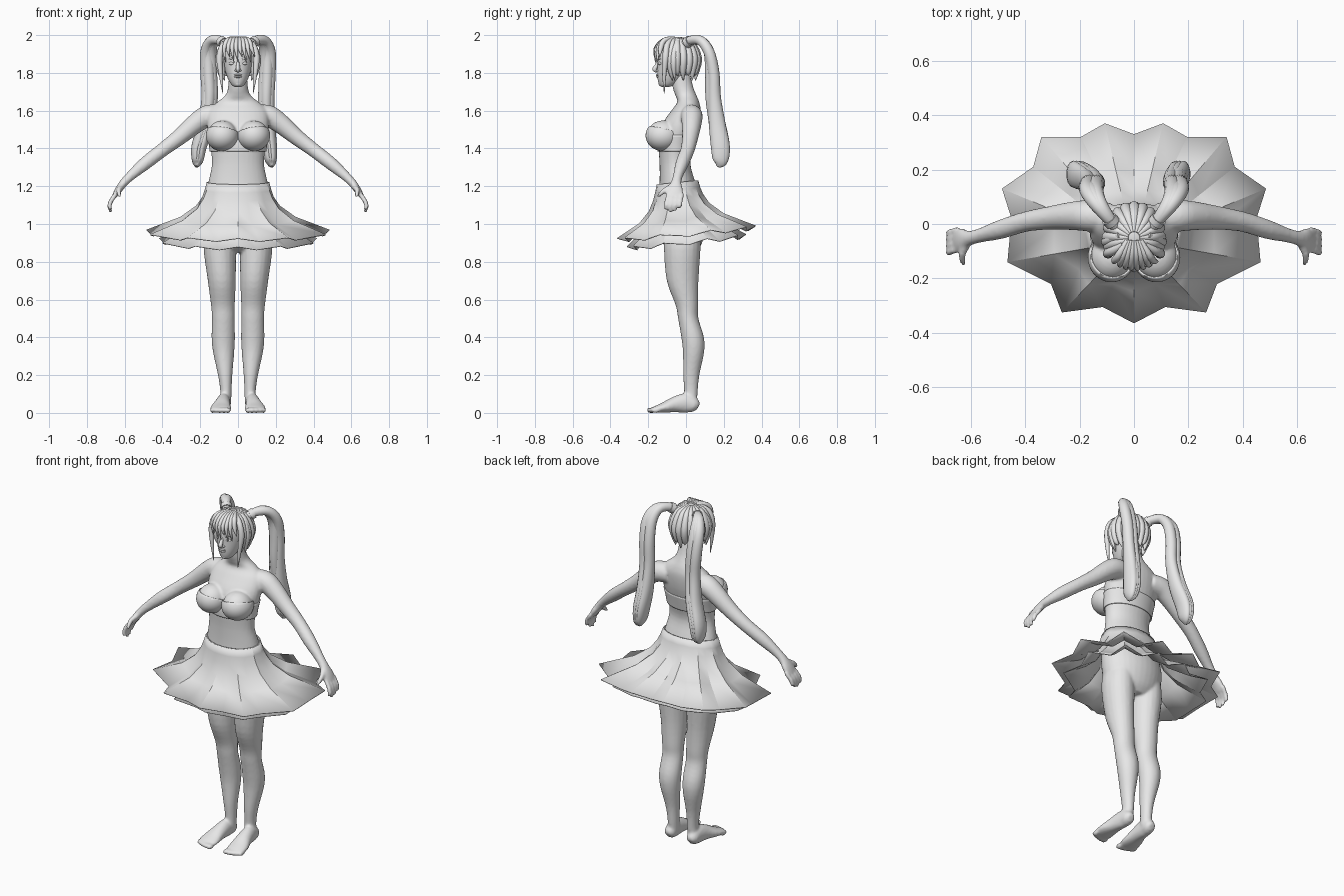
import bpy, bmesh, math
from mathutils import Vector, Matrix

grey = bpy.data.materials.new("plain_grey")
grey.diffuse_color = (0.8, 0.8, 0.8, 1)
X, Y, Z = Vector((1, 0, 0)), Vector((0, 1, 0)), Vector((0, 0, 1))


def finish(name, bm, angle=50):
    bmesh.ops.recalc_face_normals(bm, faces=bm.faces)
    me = bpy.data.meshes.new(name)
    bm.to_mesh(me)
    bm.free()
    ob = bpy.data.objects.new(name, me)
    bpy.context.collection.objects.link(ob)
    me.materials.append(grey)
    bpy.ops.object.select_all(action='DESELECT')
    ob.select_set(True)
    bpy.context.view_layer.objects.active = ob
    bpy.ops.object.shade_smooth_by_angle(angle=math.radians(angle))
    return ob


def spline(pts, n):
    """Catmull-Rom samples through tuples of any length."""
    p = [pts[0]] + list(pts) + [pts[-1]]
    out = []
    for i in range(1, len(p) - 2):
        for k in range(n):
            t = k / n
            out.append([0.5 * (2 * b + (c - a) * t + (2*a - 5*b + 4*c - d) * t*t
                               + (3*b - a - 3*c + d) * t**3)
                        for a, b, c, d in zip(p[i-1], p[i], p[i+1], p[i+2])])
    out.append(list(pts[-1]))
    return out


def tube(bm, pts, ref=Y, flat=False, n=4, sides=20, caps=True):
    """Loft of ellipses; each point is x, y, z, radius[, radius along ref]."""
    pts = spline([tuple(p) if len(p) == 5 else (*p, p[3]) for p in pts], n)
    rings = []
    for i, p in enumerate(pts):
        a, b = pts[max(i-1, 0)], pts[min(i+1, len(pts)-1)]
        t = Z if flat else (Vector(b[:3]) - Vector(a[:3])).normalized()
        v = (ref - t * ref.dot(t)).normalized()
        u = v.cross(t)
        c = Vector(p[:3])
        rx, ry = max(p[3], .001), max(p[4], .001)
        rings.append([bm.verts.new(c + u * rx * math.cos(w) + v * ry * math.sin(w))
                      for w in (2 * math.pi * k / sides for k in range(sides))])
    for r, s in zip(rings, rings[1:]):
        for k in range(sides):
            j = (k + 1) % sides
            bm.faces.new((r[k], r[j], s[j], s[k]))
    if caps:
        bm.faces.new(rings[0])
        bm.faces.new(rings[-1])


def ball(bm, c, r, seg=20):
    m = Matrix.Translation(c) @ Matrix.Diagonal((*r, 1))
    return bmesh.ops.create_uvsphere(bm, u_segments=seg, v_segments=seg // 2 + 2,
                                     radius=1, matrix=m)["verts"]


def flip(pts, s):
    return [(p[0] * s, *p[1:]) for p in pts]


# body: torso, breasts, legs, feet and arms fused into one skin
bm = bmesh.new()
tube(bm, [(0, -.01, .85, .11, .06), (0, -.02, .90, .165, .105), (0, -.02, 1.0, .185, .125),
          (0, -.03, 1.1, .18, .118), (0, -.045, 1.22, .157, .095), (0, -.058, 1.32, .138, .082),
          (0, -.05, 1.42, .148, .095), (0, -.03, 1.52, .163, .10), (0, .0, 1.60, .155, .078),
          (0, .012, 1.645, .11, .058), (0, .0, 1.68, .068, .056), (0, -.015, 1.72, .053, .055),
          (0, -.03, 1.79, .048, .052)], flat=True, sides=32)
for s in (-1, 1):
    ball(bm, (s * .083, -.122, 1.47), (.08, .085, .078), 28)
    tube(bm, flip([(.09, -.02, .97, .08, .095), (.096, -.02, .87, .086, .097),
                   (.086, -.018, .7, .074, .084), (.08, .005, .57, .063, .06),
                   (.078, .012, .5, .06, .054), (.078, .035, .4, .062, .06),
                   (.076, .04, .32, .056, .056), (.068, .028, .2, .038, .043),
                   (.064, .026, .11, .03, .036), (.068, .022, .05, .032, .036)], s), flat=True)
    tube(bm, flip([(.073, .064, .03, .018, .02), (.073, .045, .04, .033, .038),
                   (.076, .0, .052, .036, .052), (.082, -.06, .044, .043, .042),
                   (.09, -.115, .029, .054, .028), (.092, -.16, .019, .055, .018),
                   (.09, -.178, .014, .045, .012)], s), ref=Z)
    for i in range(5):
        ball(bm, (s * (.053 + .021 * i), -.186 + .0016 * i * i, .014),
             (.016 - .0012 * i, .024, .015), 12)
    tube(bm, flip([(.09, .022, 1.575, .055), (.16, .03, 1.572, .058), (.22, .03, 1.535, .053),
                   (.31, .022, 1.46, .043), (.4, .008, 1.392, .037), (.49, -.02, 1.322, .035),
                   (.565, -.042, 1.258, .026), (.605, -.052, 1.218, .022, .028),
                   (.633, -.058, 1.18, .019, .044), (.655, -.062, 1.145, .013, .042)], s))
    for i in range(4):
        y = -.097 + .024 * i
        e = (0, .014, .01, -.01)[i]
        tube(bm, flip([(.645, y + .004, 1.16, .012), (.672, y - .004, 1.122, .0125),
                       (.68, y - .008, 1.095, .0115), (.674, y - .01, 1.076 - e, .008)], s), sides=10)
    tube(bm, flip([(.615, -.075, 1.2, .016), (.63, -.108, 1.182, .014),
                   (.63, -.132, 1.162, .012), (.624, -.15, 1.143, .007)], s), ref=X, sides=10)
body = finish("body", bm)
re = body.modifiers.new("fuse", 'REMESH')
re.mode, re.voxel_size, re.use_smooth_shade = 'VOXEL', .0075, True
sm = body.modifiers.new("soften", 'SMOOTH')
sm.factor, sm.iterations = .5, 4

# head with nose, lips, brows, eyes and ears
bm = bmesh.new()
tube(bm, [(0, -.112, 1.724, .014, .014), (0, -.1, 1.737, .034, .042), (0, -.08, 1.775, .056, .071),
          (0, -.064, 1.83, .073, .088), (0, -.055, 1.88, .08, .097), (0, -.05, 1.93, .075, .09),
          (0, -.05, 1.965, .05, .06), (0, -.05, 1.977, .015, .015)], flat=True, sides=32)
tube(bm, [(0, -.143, 1.865, .007), (0, -.158, 1.836, .01), (0, -.166, 1.818, .012),
          (0, -.152, 1.808, .007)], sides=12)
for z in (1.789, 1.779):
    ball(bm, (0, -.149, z), (.021, .009, .0055), 14)
ball(bm, (0, -.125, 1.744), (.022, .02, .018))
for s in (-1, 1):
    ball(bm, (s * .032, -.135, 1.85), (.017, .014, .009), 16)
    ball(bm, (s * .011, -.15, 1.812), (.008, .009, .006), 10)
    ball(bm, (s * .076, -.04, 1.84), (.012, .02, .033), 14)
    tube(bm, flip([(.014, -.147, 1.867, .004), (.034, -.141, 1.876, .005),
                   (.056, -.12, 1.869, .003)], s), ref=Z, sides=8)
finish("head", bm)

# hair cap, open around the face
bm = bmesh.new()
ball(bm, (0, -.045, 1.88), (.096, .108, .106), 36)
gone = [v for v in bm.verts if v.co.y < -.07 and v.co.z < 1.925 or v.co.z < 1.80]
bmesh.ops.delete(bm, geom=gone, context='VERTS')
finish("hair_cap", bm)

# hair locks down the back and sides of the head
bm = bmesh.new()
for i in range(13):
    a = math.radians(-20 + 220 * i / 12)
    c, d = math.cos(a), math.sin(a)
    low = 1.76 + .025 * (i % 2)
    tube(bm, [(.02 * c, -.05 + .02 * d, 1.982, .008), (.07 * c, -.045 + .075 * d, 1.955, .017),
              (.098 * c, -.045 + .108 * d, 1.88, .021), (.088 * c, -.045 + .1 * d, 1.81, .016),
              (.075 * c, -.04 + .09 * d, low, .002)], ref=Vector((-d, c, .01)), sides=10)
finish("back_locks", bm)

# fringe and the long locks framing the face
bm = bmesh.new()
for i in range(8):
    x = -.07 + .02 * i
    b = -.148 + 5 * x * x
    tube(bm, [(x * .35, -.06, 1.984, .009), (x * .8, -.115, 1.972, .014),
              (x * 1.05, b - .012, 1.925, .0125, .01),
              (x * 1.1 + .012, b - .014, 1.855 + .03 * (i % 3 == 1), .0015)], ref=X, sides=10)
for s in (-1, 1):
    tube(bm, flip([(.04, -.075, 1.977, .012), (.08, -.1, 1.945, .016), (.098, -.108, 1.88, .017),
                   (.091, -.115, 1.79, .011), (.08, -.115, 1.69, .0015)], s), ref=X, sides=10)
    tube(bm, flip([(.05, -.04, 1.975, .014), (.09, -.06, 1.92, .018), (.103, -.065, 1.85, .018),
                   (.09, -.06, 1.76, .002)], s), ref=Y, sides=10)
finish("fringe", bm)

# twin ponytails with ties
for s, side, out in ((-1, "left", .04), (1, "right", 0)):
    bm = bmesh.new()
    for k in (-1, 0, 1):
        o = .014 * k
        tube(bm, flip([(.06, -.02, 1.945, .018), (.095, .025, 1.972 , .024),
                       (.135 + o * .6, .078, 1.97, .026), (.156 + o, .122, 1.91, .029, .03),
                       (.155 + o, .132 + abs(o), 1.8, .031), (.15 + o, .137 + abs(o), 1.67, .034, .03),
                       (.153 + o + out * .4, .165, 1.53, .044, .03),
                       (.166 + o + out, .182, 1.41, .05, .027),
                       (.174 + o * .7 + out, .182, 1.335, .04, .02),
                       (.18 + out, .17, 1.305, .012, .006)], s), ref=X, sides=14)
    finish("ponytail_" + side, bm)
    bm = bmesh.new()
    tube(bm, flip([(.078, .003, 1.958, .029), (.092, .02, 1.969, .029)], s), ref=X, n=2)
    finish("hair_tie_" + side, bm)

# strapless top: cups and band
for s, side in ((-1, "left"), (1, "right")):
    bm = bmesh.new()
    ball(bm, (s * .083, -.122, 1.468), (.087, .092, .082), 36)
    bmesh.ops.bisect_plane(bm, geom=bm.verts[:] + bm.edges[:] + bm.faces[:],
                           plane_co=(s * .083, -.19, 1.512), plane_no=(s * -.15, .25, 1),
                           clear_outer=True)
    cup = finish("cup_" + side, bm)
    so = cup.modifiers.new("cloth", 'SOLIDIFY')
    so.thickness = .006
bm = bmesh.new()
tube(bm, [(0, -.053, 1.385, .15, .098), (0, -.05, 1.42, .154, .102), (0, -.042, 1.47, .162, .104)],
     flat=True, sides=40, caps=False)
finish("chest_band", bm).modifiers.new("cloth", 'SOLIDIFY').thickness = .006

# pleated skirt: star-shaped rim blended up to an oval waist, in two layers
half = [(0, -.365), (.115, -.305), (.265, -.325), (.305, -.22), (.465, -.14), (.45, .02),
        (.485, .13), (.37, .21), (.34, .32), (.195, .32), (.107, .37), (0, .33)]
rim = half + [(-x, y) for x, y in half[-2:0:-1]]
N = len(rim)
for name, scale, drop in (("skirt", 1, 0), ("underskirt", .86, .045)):
    bm = bmesh.new()
    rows = []
    for t, f in ((0, 0), (.04, .15), (.09, .3), (.2, .5), (.45, .73), (1, 1)):
        row = []
        for i, (x, y) in enumerate(rim):
            a = math.atan2(y / .365, x / .485)
            wx, wy = .166 * math.cos(a), -.045 + .11 * math.sin(a)
            if drop:
                wx, wy = wx * .97, -.045 + (wy + .045) * .97
            top = 1.225 + .1 * wy
            low = .958 + .09 * y - .022 * (i % 2) - drop
            row.append(bm.verts.new((wx + (x * scale - wx) * t, wy + (y * scale - wy) * t,
                                     top + (low - top) * f)))
        rows.append(row)
    for r, q in zip(rows, rows[1:]):
        for k in range(N):
            j = (k + 1) % N
            bm.faces.new((r[k], r[j], q[j], q[k]))
    ob = finish(name, bm, 28)
    so = ob.modifiers.new("cloth", 'SOLIDIFY')
    so.thickness = .005
